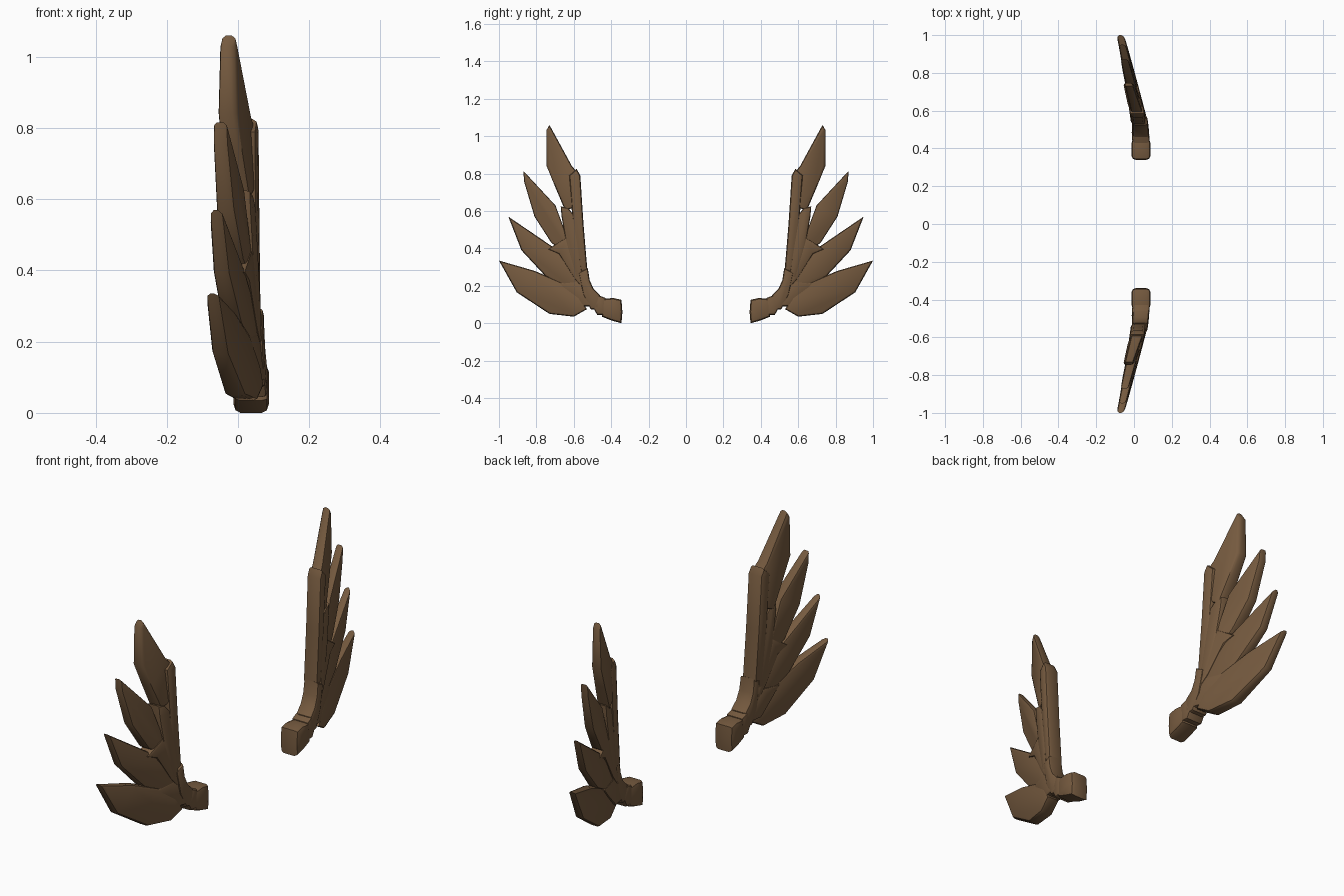
import bpy, bmesh, math
from mathutils import Vector

if "Cube" in bpy.data.objects:
    bpy.data.objects.remove(bpy.data.objects["Cube"])

brown = bpy.data.materials.new("warm brown")
brown.diffuse_color = (0.18, 0.103, 0.05, 1)
brown.use_nodes = True
brown.node_tree.nodes["Principled BSDF"].inputs["Base Color"].default_value = brown.diffuse_color


def plate(name, outline, x_in, x_out, t_in, t_out, bevel=0.014):
    """Bevelled slab in the y-z plane for both sides.
    x_in / x_out: (y, x) points that set the slant; t_in / t_out: half
    thickness at the end furthest from, and at, the first outline point."""
    tip = Vector(outline[0])
    base = max((Vector(p) for p in outline), key=lambda p: (p - tip).length)
    axis = base - tip
    slope = (x_out[1] - x_in[1]) / (x_out[0] - x_in[0])

    bm = bmesh.new()
    rings = []
    for side in (-1, 1):
        ring = []
        for y, z in outline:
            k = (Vector((y, z)) - tip).dot(axis) / axis.length_squared
            t = t_out + (t_in - t_out) * max(0, min(1, k))
            x = x_in[1] + slope * (y - x_in[0])
            ring.append(bm.verts.new((x + side * t, y, z)))
        rings.append(ring)
    caps = [bm.faces.new(r) for r in rings]
    n = len(outline)
    for i in range(n):
        j = (i + 1) % n
        bm.faces.new((rings[0][i], rings[0][j], rings[1][j], rings[1][i]))
    bmesh.ops.recalc_face_normals(bm, faces=bm.faces[:])
    rim = [e for f in caps for e in f.edges]
    bmesh.ops.bevel(bm, geom=rim, offset=bevel, segments=2, profile=0.5,
                    affect='EDGES', clamp_overlap=True)
    # mirrored copy for the other wing
    dup = bmesh.ops.duplicate(bm, geom=bm.verts[:] + bm.edges[:] + bm.faces[:])["geom"]
    for v in (g for g in dup if isinstance(g, bmesh.types.BMVert)):
        v.co.y = -v.co.y
    bmesh.ops.reverse_faces(bm, faces=[g for g in dup if isinstance(g, bmesh.types.BMFace)])

    me = bpy.data.meshes.new(name)
    bm.to_mesh(me)
    bm.free()
    me.materials.append(brown)
    ob = bpy.data.objects.new(name, me)
    bpy.context.collection.objects.link(ob)
    bpy.ops.object.select_all(action='DESELECT')
    ob.select_set(True)
    bpy.context.view_layer.objects.active = ob
    bpy.ops.object.shade_smooth_by_angle(angle=math.radians(35))


# long feathers: outline starts at the tip
feathers = [
    ([(.73, 1.06), (.747, 1.03), (.745, .84), (.70, .73), (.645, .60), (.60, .62), (.575, .80), (.61, .84)],
     (.57, .022), (.745, -.03), .036, .022),
    ([(.87, .815), (.865, .755), (.81, .57), (.72, .43), (.62, .36), (.58, .30), (.65, .50), (.698, .63)],
     (.55, .03), (.87, -.05), .034, .02),
    ([(.95, .57), (.88, .39), (.75, .25), (.62, .18), (.56, .20), (.63, .33), (.715, .41)],
     (.55, .03), (.95, -.062), .034, .02),
    ([(1.0, .335), (.905, .165), (.73, .05), (.60, .035), (.53, .075), (.57, .14), (.67, .22), (.81, .28)],
     (.55, .035), (1.0, -.072), .036, .02),
]
for i, f in enumerate(feathers):
    plate(f"long_feather_{i + 1}", *f)

# short feathers overlapping the roots of the long ones
shorts = [
    [(.67, .625), (.665, .57), (.64, .42), (.59, .24), (.55, .24), (.60, .58), (.63, .615)],
    [(.74, .395), (.68, .37), (.60, .24), (.54, .17), (.545, .24), (.61, .40), (.64, .46)],
    [(.69, .215), (.64, .16), (.57, .09), (.50, .09), (.52, .17), (.58, .23)],
]
for i, o in enumerate(shorts):
    plate(f"short_feather_{i + 1}", o, (.52, .033), (.75, -.015), .042, .034, .012)

# arm along the leading edge, from the top down
plate("upper_arm", [(.585, .825), (.565, .79), (.548, .53), (.527, .28), (.575, .27),
                    (.605, .53), (.625, .79)],
      (.53, .025), (.62, .012), .04, .04, .016)
plate("elbow", [(.525, .295), (.515, .23), (.495, .185), (.46, .15), (.46, .07), (.51, .075),
                (.55, .15), (.575, .27)],
      (.45, .038), (.58, .028), .045, .041, .014)
plate("wrist_band", [(.43, .135), (.47, .15), (.50, .09), (.475, .045), (.43, .045)],
      (.43, .037), (.50, .033), .046, .046, .012)

# root block facing the middle
plate("root_block", [(.345, .0), (.34, .06), (.345, .125), (.39, .135), (.445, .13), (.45, .035), (.40, .015)],
      (.345, .037), (.45, .037), .05, .05, .02)
